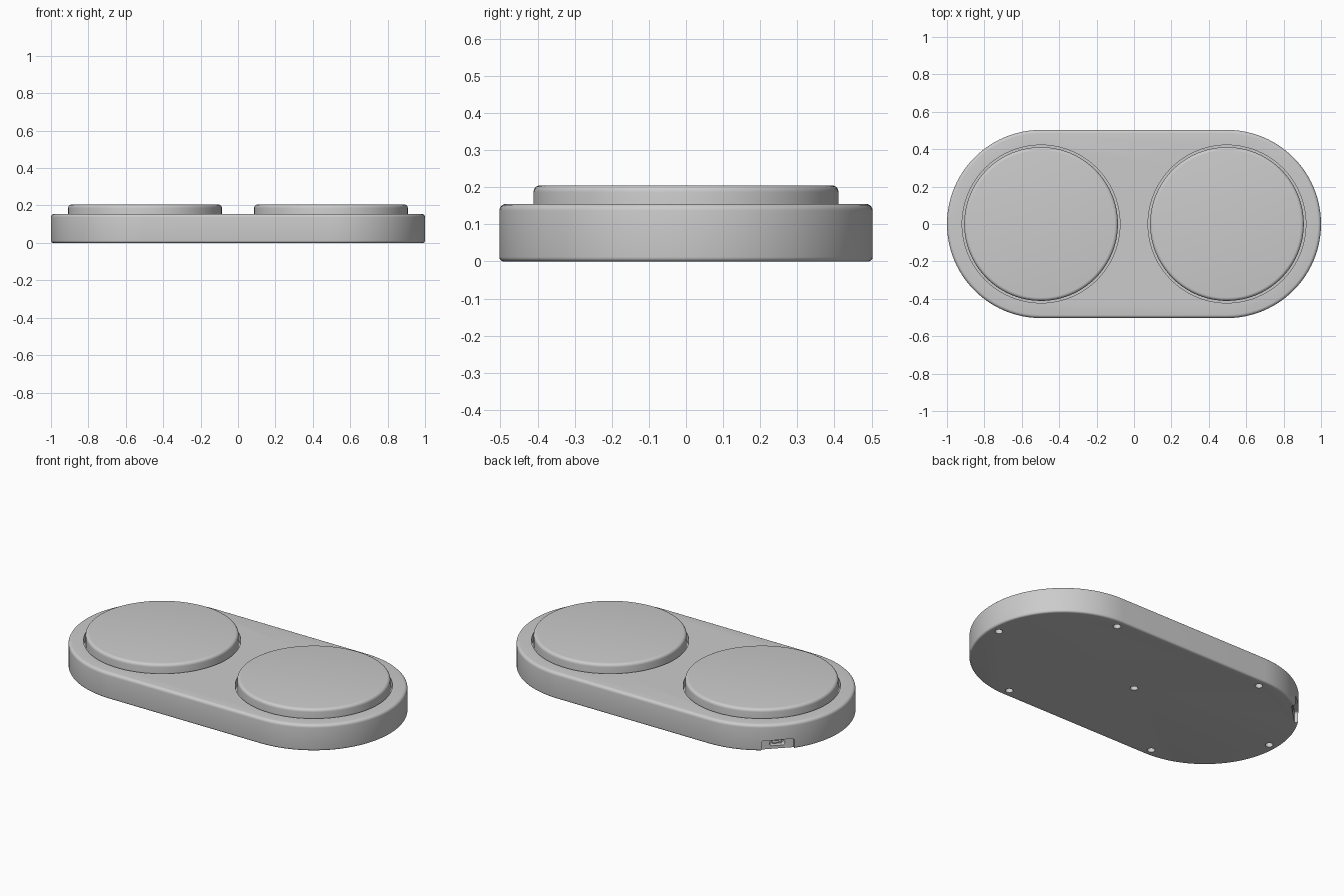
import bpy
import bmesh
from math import sin, cos, pi, radians
from mathutils import Matrix

old = bpy.data.objects.get("Cube")
if old:
    bpy.data.objects.remove(old, do_unlink=True)

grey = bpy.data.materials.new("matte grey")
grey.use_nodes = True
COLOUR = (0.6, 0.6, 0.6, 1)
grey.diffuse_color = COLOUR
grey.node_tree.nodes["Principled BSDF"].inputs["Base Color"].default_value = COLOUR

CAP_X, BODY_R = 0.497, 0.503
PAD_R, POCKET_R = 0.411, 0.422


def slab(name, r, z0, z1, hx=0, hy=0, top=0, bottom=0, seg=24, place=Matrix()):
    """Rounded-rectangle slab: corner radius r, corner centres at +-hx, +-hy."""
    # Side profile as (inset, height) pairs with quarter-round edges
    steps = [i / 5 * pi / 2 for i in range(6)]
    profile = [(bottom * (1 - sin(a)), z0 + bottom * (1 - cos(a))) for a in steps] if bottom else [(0, z0)]
    profile += [(top * (1 - cos(a)), z1 - top * (1 - sin(a))) for a in steps] if top else [(0, z1)]
    bm = bmesh.new()
    rings = []
    for inset, z in profile:
        ring = []
        for q, (sx, sy) in enumerate([(1, 1), (-1, 1), (-1, -1), (1, -1)]):
            for i in range(seg + 1):
                a = (q + i / seg) * pi / 2
                ring.append(bm.verts.new((sx * hx + (r - inset) * cos(a),
                                          sy * hy + (r - inset) * sin(a), z)))
        rings.append(ring)
    for low, high in zip(rings, rings[1:]):
        for i in range(len(low)):
            j = (i + 1) % len(low)
            bm.faces.new((low[i], low[j], high[j], high[i]))
    bm.faces.new(rings[0][::-1])
    bm.faces.new(rings[-1])
    bmesh.ops.remove_doubles(bm, verts=bm.verts, dist=1e-5)
    bmesh.ops.recalc_face_normals(bm, faces=bm.faces)
    bm.transform(place)
    mesh = bpy.data.meshes.new(name)
    bm.to_mesh(mesh)
    bm.free()
    mesh.materials.append(grey)
    ob = bpy.data.objects.new(name, mesh)
    bpy.context.collection.objects.link(ob)
    return ob


def activate(ob):
    bpy.ops.object.select_all(action='DESELECT')
    ob.select_set(True)
    bpy.context.view_layer.objects.active = ob


def cut(target, cutter):
    cutter.hide_render = True
    mod = target.modifiers.new("cut", 'BOOLEAN')
    mod.operation, mod.solver, mod.object = 'DIFFERENCE', 'EXACT', cutter
    activate(target)
    bpy.ops.object.modifier_apply(modifier=mod.name)
    bpy.data.objects.remove(cutter, do_unlink=True)


# Body: long rounded tray
body = slab("body", BODY_R, 0, 0.155, hx=CAP_X, top=0.018, bottom=0.012)
parts = [body]

# Round pads, each in a slightly wider pocket
for side, x in (("left", CAP_X), ("right", -CAP_X)):
    at = Matrix.Translation((x, 0, 0))
    cut(body, slab("pocket_cutter", POCKET_R, 0.11, 0.3, place=at))
    parts.append(slab(side + "_pad", PAD_R, 0.105, 0.205, top=0.018, place=at))

# Screw holes in the underside
holes = [(0, 0), (0.947, 0), (-0.947, 0)]
holes += [(sx * CAP_X, sy * 0.45) for sx in (1, -1) for sy in (1, -1)]
for x, y in holes:
    cut(body, slab("hole_cutter", 0.021, -0.05, 0.05, seg=6,
                   place=Matrix.Translation((x, y, 0))))

# Socket recess on the back of the right-hand cap; local z points outwards
outward = (Matrix.Translation((-CAP_X, 0, 0)) @ Matrix.Rotation(radians(135), 4, 'Z')
           @ Matrix(((0, 0, 1, 0), (1, 0, 0, 0), (0, 1, 0, 0), (0, 0, 0, 1))))
notch = outward @ Matrix.Translation((0, 0.01, 0))
cut(body, slab("notch_cutter", 0.015, 0.475, 0.6, hx=0.075, hy=0.037, seg=5, place=notch))
socket = outward @ Matrix.Translation((0, 0.032, 0))
cut(body, slab("socket_cutter", 0.015, 0.44, 0.55, hx=0.027, seg=6, place=socket))
parts.append(slab("socket_tongue", 0.004, 0.43, 0.47, hx=0.022, seg=3, place=socket))

for ob in parts:
    activate(ob)
    bpy.ops.object.shade_smooth_by_angle(angle=radians(30))
